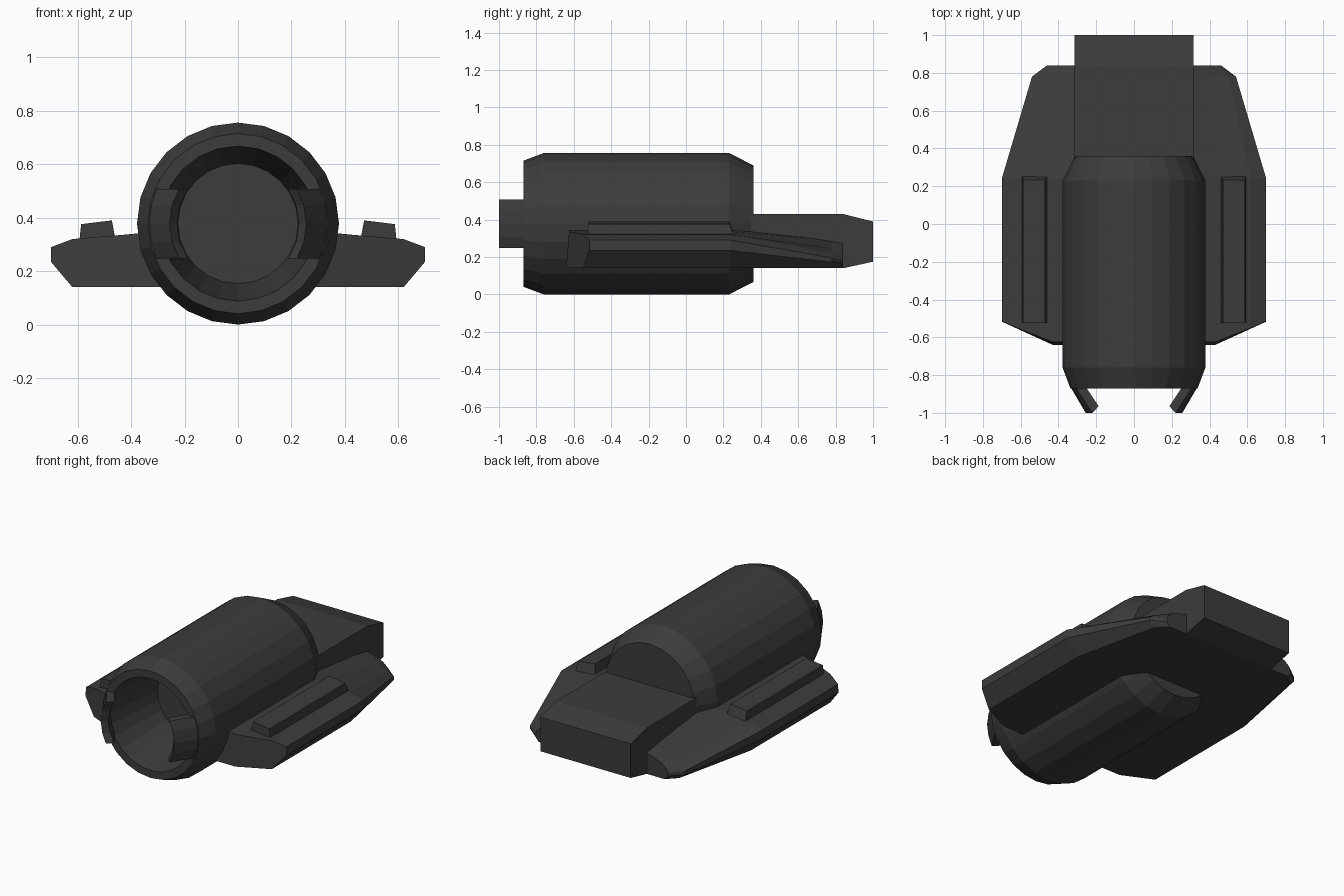
import bpy, math

mat = bpy.data.materials.new("dark_grey")
mat.diffuse_color = (0.045, 0.045, 0.045, 1)
ZC = 0.378  # height of the barrel axis


def make(name, verts, faces):
    me = bpy.data.meshes.new(name)
    me.from_pydata(verts, [], faces)
    me.materials.append(mat)
    ob = bpy.data.objects.new(name, me)
    bpy.context.collection.objects.link(ob)
    # consistent outward normals
    import bmesh
    bm = bmesh.new()
    bm.from_mesh(me)
    bmesh.ops.recalc_face_normals(bm, faces=bm.faces)
    bm.to_mesh(me)
    bm.free()
    return ob


def loft(name, rings):
    """Skin closed rings of equal length and cap both ends."""
    n = len(rings[0])
    verts = [p for r in rings for p in r]
    faces = [tuple(range(n)), tuple(range((len(rings) - 1) * n, len(rings) * n))]
    for i in range(len(rings) - 1):
        for j in range(n):
            k = (j + 1) % n
            faces.append((i * n + j, i * n + k, (i + 1) * n + k, (i + 1) * n + j))
    return make(name, verts, faces)


def flip(rings):
    return [[(-x, y, z) for x, y, z in r] for r in rings]


def pair(name, rings):
    loft(name + "_right", rings)
    loft(name + "_left", flip(rings))


# hollow barrel: cavity floor, tapered bore, lip, chamfers, back disc
profile = [(0.225, -0.48), (0.29, -0.87), (0.337, -0.87), (0.378, -0.76),
           (0.378, 0.23), (0.312, 0.36)]
SEG = 24
loft("barrel", [[(r * math.sin(a), y, ZC + r * math.cos(a))
                 for a in (2 * math.pi * i / SEG for i in range(SEG))]
                for r, y in profile])

# curved claws at the muzzle
claw = [(0.335, -0.865), (0.256, -1.0), (0.228, -0.965), (0.288, -0.86)]
pair("muzzle_claw", [[(math.sqrt(r * r - h * h), y, ZC + h) for r, y in claw]
                     for h in (-0.13, -0.07, 0, 0.07, 0.13)])

# side wings
pair("wing", [
    [(0.29, -0.64, 0.14), (0.43, -0.64, 0.14), (0.62, -0.55, 0.14), (0.70, -0.517, 0.235),
     (0.70, -0.515, 0.29), (0.62, -0.55, 0.32), (0.43, -0.625, 0.336), (0.29, -0.625, 0.35)],
    [(0.29, 0.24, 0.14), (0.43, 0.24, 0.14), (0.62, 0.24, 0.14), (0.70, 0.24, 0.235),
     (0.70, 0.24, 0.29), (0.62, 0.24, 0.32), (0.43, 0.24, 0.336), (0.29, 0.24, 0.35)],
    [(0.29, 0.78, 0.14), (0.38, 0.78, 0.14), (0.50, 0.78, 0.14), (0.54, 0.78, 0.172),
     (0.54, 0.78, 0.195), (0.50, 0.78, 0.22), (0.43, 0.78, 0.245), (0.29, 0.78, 0.29)],
    [(0.29, 0.84, 0.14), (0.38, 0.84, 0.14), (0.44, 0.84, 0.14), (0.46, 0.84, 0.165),
     (0.46, 0.84, 0.185), (0.45, 0.84, 0.21), (0.42, 0.84, 0.235), (0.29, 0.84, 0.28)],
])

# raised rails on the wings
pair("wing_rail", [
    [(0.455, -0.525, 0.30), (0.595, -0.525, 0.30), (0.587, -0.525, 0.376), (0.472, -0.525, 0.39)],
    [(0.455, 0.26, 0.30), (0.595, 0.26, 0.30), (0.587, 0.232, 0.376), (0.472, 0.232, 0.39)],
])

# rear block
loft("rear_block", [[(-0.315, y, a), (0.315, y, a), (0.315, y, b), (-0.315, y, b)]
                    for y, a, b in ((0.15, 0.14, 0.43), (0.84, 0.14, 0.43), (1.0, 0.175, 0.39))])
